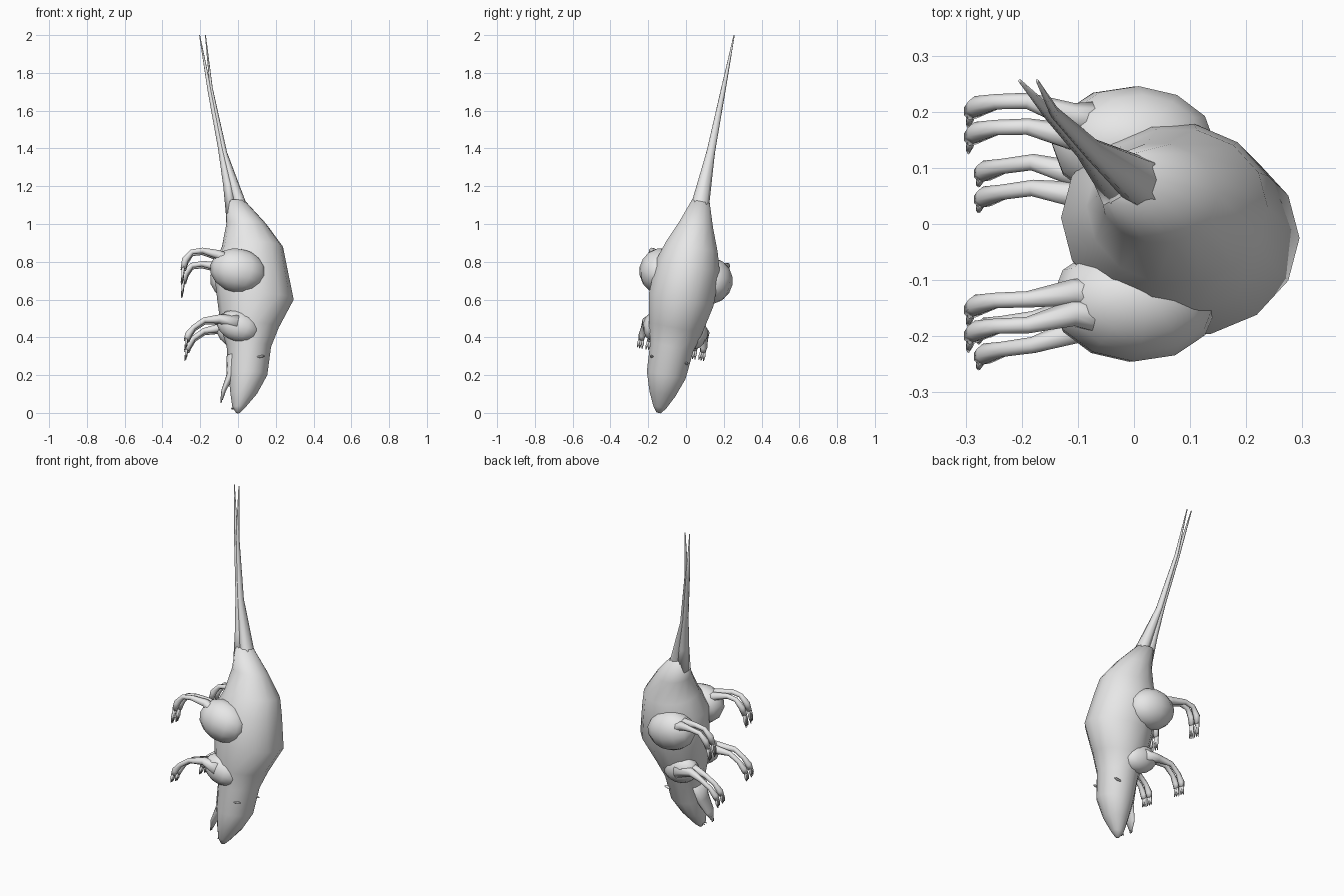
import bpy, bmesh, math
from mathutils import Matrix, Vector

cube = bpy.data.objects.get("Cube")
if cube:
    bpy.data.objects.remove(cube, do_unlink=True)

grey = bpy.data.materials.new("light_grey")
grey.use_nodes = True
grey.diffuse_color = (0.8, 0.8, 0.8, 1)
grey.node_tree.nodes["Principled BSDF"].inputs["Base Color"].default_value = (0.8, 0.8, 0.8, 1)

# The animal hangs head down, leaning sideways; parts are made upright, then leaned
LEAN = Matrix(((1, 0, 0, 0), (0, 1, 0.2, -0.145), (0, -0.2, 1, 0), (0, 0, 0, 1)))


def finish(name, bm):
    bmesh.ops.transform(bm, matrix=LEAN, verts=bm.verts)
    bmesh.ops.recalc_face_normals(bm, faces=bm.faces)
    mesh = bpy.data.meshes.new(name)
    bm.to_mesh(mesh)
    bm.free()
    mesh.materials.append(grey)
    for p in mesh.polygons:
        p.use_smooth = True
    obj = bpy.data.objects.new(name, mesh)
    bpy.context.collection.objects.link(obj)
    return obj


def skin(bm, rings):
    """Bridge rings of points into a closed skin."""
    loops = [[bm.verts.new(p) for p in ring] for ring in rings]
    n = len(loops[0])
    for a, b in zip(loops, loops[1:]):
        for i in range(n):
            j = (i + 1) % n
            bm.faces.new((a[i], a[j], b[j], b[i]))
    bm.faces.new(loops[0])
    bm.faces.new(loops[-1])


def loft(name, sections, sides=12):
    """Sections are (height, belly x, back x, half width)."""
    bm = bmesh.new()
    rings = []
    for z, x0, x1, w in sections:
        ring = []
        for i in range(sides):
            a = 2 * math.pi * i / sides
            ring.append(((x0 + x1) / 2 + (x1 - x0) / 2 * math.cos(a), w * math.sin(a), z))
        rings.append(ring)
    skin(bm, rings)
    return finish(name, bm)


def tube(bm, path, radii, sides=7):
    pts = [Vector(p) for p in path]
    rings = []
    for k, (p, r) in enumerate(zip(pts, radii)):
        t = (pts[min(k + 1, len(pts) - 1)] - pts[max(k - 1, 0)]).normalized()
        u = t.cross(Vector((0, 1, 0))).normalized()
        v = t.cross(u)
        rings.append([p + r * (u * math.cos(2 * math.pi * i / sides)
                               + v * math.sin(2 * math.pi * i / sides)) for i in range(sides)])
    skin(bm, rings)


def blob(name, centre, size, tilt=0):
    bm = bmesh.new()
    m = (Matrix.Translation(centre) @ Matrix.Rotation(tilt, 4, 'Y')
         @ Matrix.Diagonal((*size, 1)))
    bmesh.ops.create_uvsphere(bm, u_segments=12, v_segments=8, radius=1, matrix=m)
    return finish(name, bm)


# Body with the head at the bottom
loft("body", [
    (0.0, -0.01, 0.01, 0.012), (0.03, -0.03, 0.04, 0.035), (0.1, -0.04, 0.1, 0.07),
    (0.2, -0.05, 0.155, 0.105), (0.35, -0.06, 0.175, 0.117), (0.45, -0.09, 0.215, 0.145),
    (0.6, -0.11, 0.295, 0.175), (0.78, -0.13, 0.258, 0.172), (0.88, -0.085, 0.238, 0.14),
    (1.0, -0.062, 0.15, 0.09), (1.12, -0.065, 0.04, 0.048)], 14)

# Tail split into two long prongs
loft("tail_prong_belly", [
    (1.05, -0.064, 0.0, 0.045), (1.2, -0.078, -0.026, 0.036), (1.4, -0.106, -0.075, 0.021),
    (1.7, -0.16, -0.138, 0.013), (2.0, -0.206, -0.201, 0.003)], 8)
loft("tail_prong_back", [
    (1.05, -0.03, 0.09, 0.05), (1.12, -0.03, 0.04, 0.045), (1.38, -0.09, -0.058, 0.022),
    (1.72, -0.15, -0.134, 0.012), (2.0, -0.175, -0.17, 0.003)], 8)

# Lower jaw, slightly open
loft("lower_jaw", [
    (0.07, -0.093, -0.08, 0.012), (0.12, -0.088, -0.062, 0.035),
    (0.2, -0.062, -0.015, 0.05), (0.3, -0.06, 0.02, 0.07)], 10)

# Front teeth
bm = bmesh.new()
for s in (-1, 1):
    tube(bm, [(-0.015, s * 0.01, 0.03), (-0.035, s * 0.008, 0.022)], (0.008, 0.003), 5)
    tube(bm, [(-0.085, s * 0.006, 0.09), (-0.09, s * 0.006, 0.055)], (0.006, 0.003), 5)
finish("teeth", bm)

# Limb paths as (x, height), from hip or shoulder to the ankle
HIND = [(-0.02, 0.76), (-0.11, 0.805), (-0.19, 0.82), (-0.245, 0.812), (-0.28, 0.77), (-0.29, 0.725)]
FORE = [(0.0, 0.45), (-0.1, 0.47), (-0.18, 0.458), (-0.235, 0.42), (-0.265, 0.38), (-0.272, 0.355)]
THICK = (0.04, 0.024, 0.015, 0.014, 0.019, 0.015)

for side, s in (("left", 1), ("right", -1)):
    blob("thigh_" + side, (0.0, s * 0.14, 0.725), (0.15, 0.105, 0.115), 0.2)
    blob("shoulder_" + side, (0.0, s * 0.1, 0.44), (0.115, 0.07, 0.08), 0.3)
    blob("eye_" + side, (0.12, s * 0.092, 0.28), (0.024, 0.01, 0.006), -0.15)

    for kind, path, mid, foot in (("hind", HIND, 0.177, 0.075), ("fore", FORE, 0.14, 0.045)):
        bm = bmesh.new()
        for off in (-0.023, 0.023):
            y = s * (mid + off)
            root = s * (mid - 0.02 + off * 0.8)
            pts = [(x, root if k < 2 else y, z) for k, (x, z) in enumerate(path)]
            tube(bm, pts, THICK)
            # Toes ending in claws
            x, z = path[-1]
            for t in (-1, 0, 1):
                tube(bm, [(x, y + t * 0.006, z + 0.01),
                          (x - 0.004, y + t * 0.011, z - foot * 0.5),
                          (x - 0.008 - 0.003 * t, y + t * 0.013, z - foot)],
                     (0.009, 0.007, 0.002), 5)
        finish(kind + "_leg_" + side, bm)
